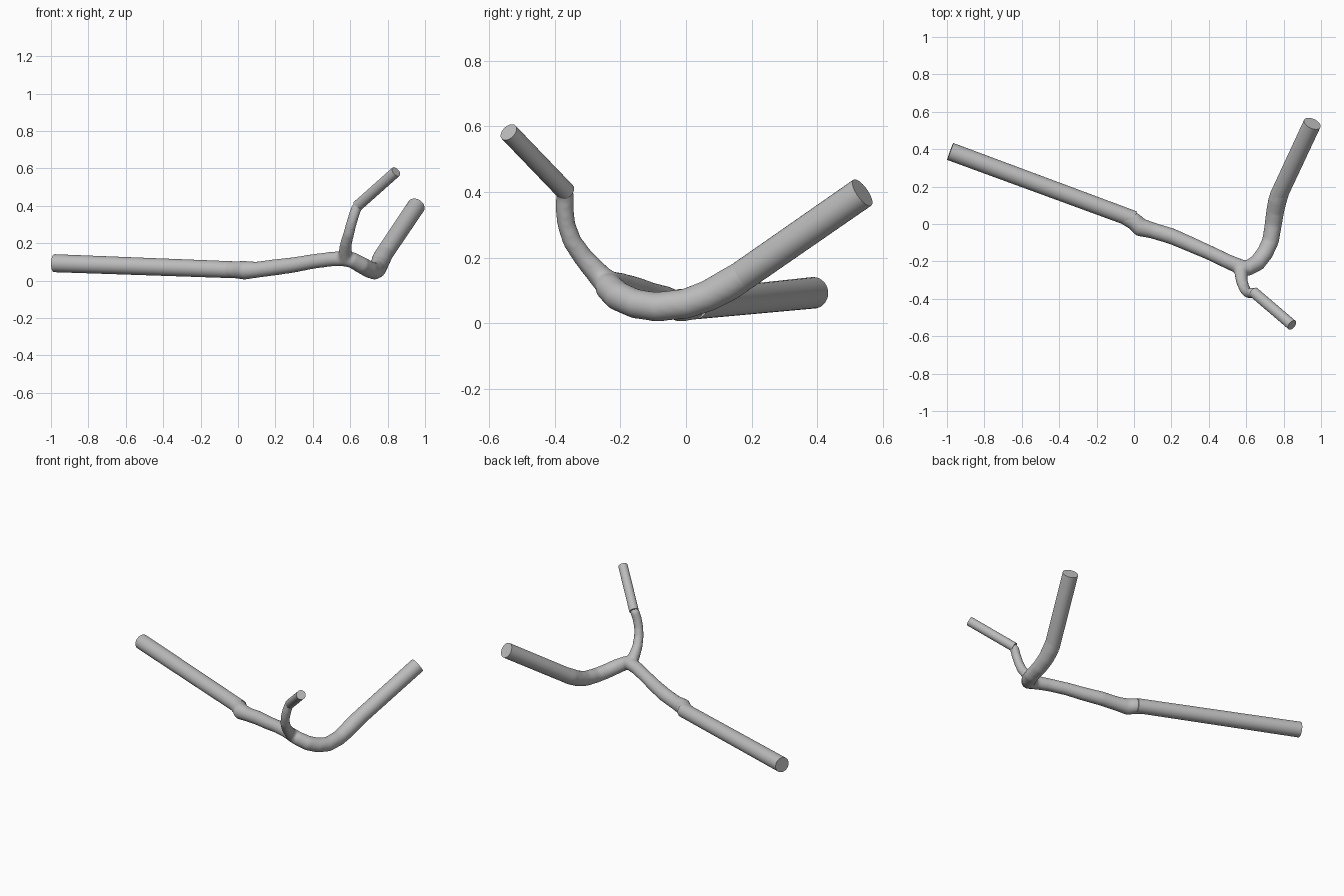
import bpy, bmesh, math
from mathutils import Vector

cube = bpy.data.objects.get("Cube")
if cube:
    bpy.data.objects.remove(cube)

grey = bpy.data.materials.new("plain grey")
grey.use_nodes = True
colour = (0.5, 0.5, 0.5, 1)
grey.diffuse_color = colour
grey.node_tree.nodes["Principled BSDF"].inputs["Base Color"].default_value = colour


def tube(bm, points, sides=32):
    """Sweep a ring along (x, y, z, radius) points and cap both ends."""
    centres = [Vector(p[:3]) for p in points]
    normal, rings = None, []
    for i, c in enumerate(centres):
        t = (centres[min(i + 1, len(centres) - 1)] - centres[max(i - 1, 0)]).normalized()
        normal = t.orthogonal() if normal is None else normal - t * normal.dot(t)
        normal.normalize()
        side = t.cross(normal)
        ring = []
        for k in range(sides):
            a = math.tau * k / sides
            ring.append(bm.verts.new(c + points[i][3] * (math.cos(a) * normal + math.sin(a) * side)))
        rings.append(ring)
    for r0, r1 in zip(rings, rings[1:]):
        for k in range(sides):
            n = (k + 1) % sides
            bm.faces.new((r0[k], r0[n], r1[n], r1[k]))
    bm.faces.new(rings[0][::-1])
    bm.faces.new(rings[-1])


def finish(name, bm):
    mesh = bpy.data.meshes.new(name)
    bmesh.ops.recalc_face_normals(bm, faces=bm.faces[:])
    bm.to_mesh(mesh)
    bm.free()
    mesh.materials.append(grey)
    obj = bpy.data.objects.new(name, mesh)
    bpy.context.collection.objects.link(obj)
    bpy.ops.object.select_all(action="DESELECT")
    obj.select_set(True)
    bpy.context.view_layer.objects.active = obj
    bpy.ops.object.shade_smooth_by_angle(angle=math.radians(40))
    return obj


# Curved, uneven limbs that meet at the fork
trunk = [(-.06, .045, .06, .042), (0, .015, .057, .047), (.035, -.018, .055, .05),
         (.1, -.035, .058, .043), (.2, -.065, .071, .043), (.3, -.108, .084, .041),
         (.4, -.152, .102, .039), (.5, -.2, .115, .039), (.59, -.238, .118, .042)]
wide_limb = [(.56, -.23, .118, .04), (.61, -.235, .11, .043), (.66, -.207, .083, .045),
             (.7, -.155, .06, .045), (.73, -.09, .05, .045), (.745, 0, .06, .046),
             (.755, .07, .085, .048), (.768, .13, .118, .05), (.79, .19, .156, .046)]
thin_limb = [(.575, -.235, .115, .04), (.573, -.272, .155, .035), (.578, -.312, .2, .031),
             (.592, -.347, .25, .029), (.605, -.364, .3, .028), (.62, -.37, .35, .028),
             (.634, -.368, .39, .028), (.655, -.375, .413, .024)]
bm = bmesh.new()
for limb in (trunk, wide_limb, thin_limb):
    tube(bm, limb)
fork = finish("forked_core", bm)
remesh = fork.modifiers.new("blend", "REMESH")
remesh.mode = "VOXEL"
remesh.voxel_size = 0.008
remesh.use_smooth_shade = True
smooth = fork.modifiers.new("soften", "SMOOTH")
smooth.factor = 0.5
smooth.iterations = 8

# Straight, flat-ended extensions
extensions = {
    "trunk_extension": [(-.983, .388, .093, .048), (0, .025, .057, .045)],
    "wide_extension": [(.77, .145, .126, .047), (.953, .537, .398, .048)],
    "thin_extension": [(.64, -.365, .4, .029), (.845, -.54, .582, .029)],
}
for name, path in extensions.items():
    bm = bmesh.new()
    tube(bm, path)
    finish(name, bm)
